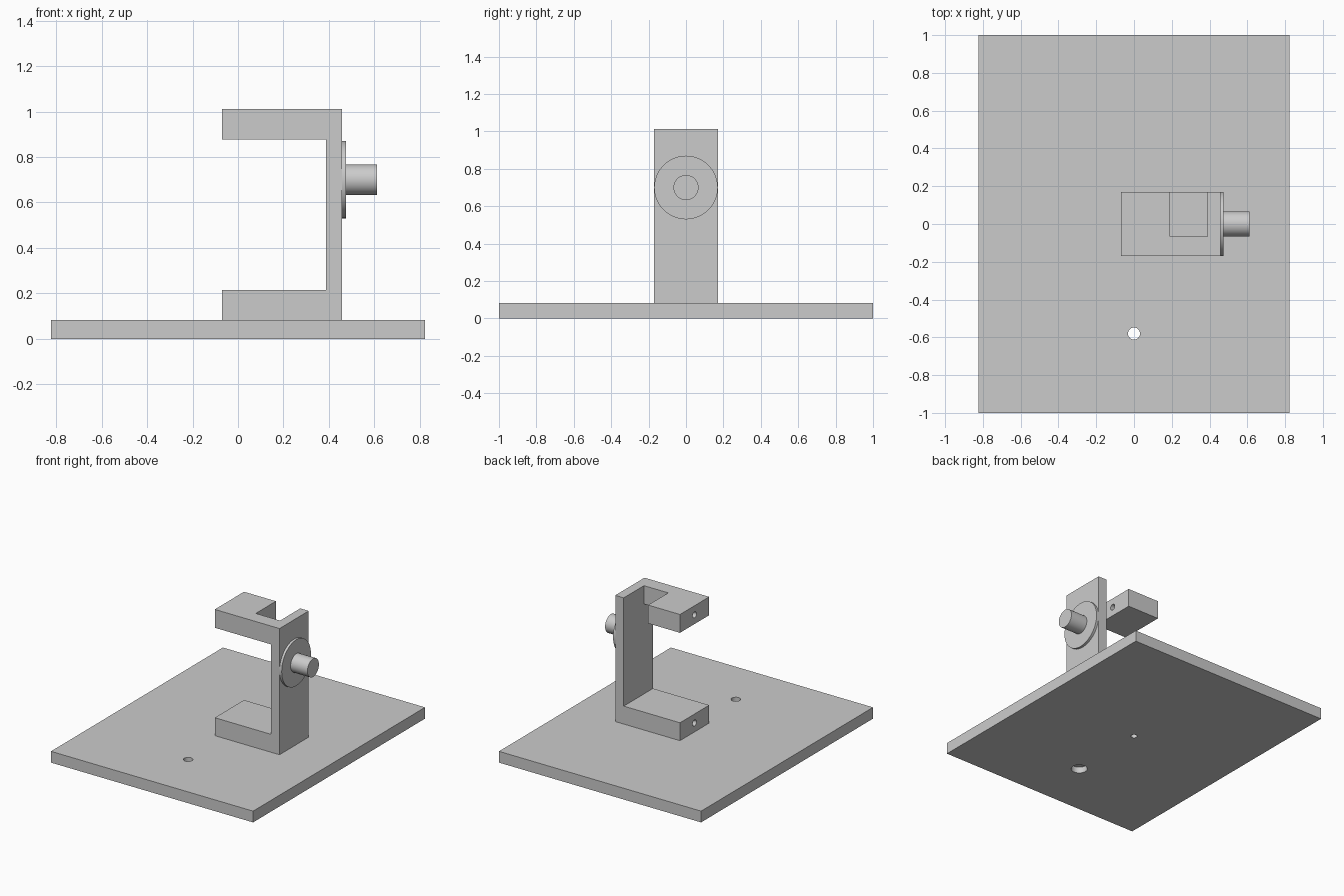
import bpy, bmesh, math
from mathutils import Matrix, Vector

cube = bpy.data.objects.get("Cube")
if cube:
    bpy.data.objects.remove(cube, do_unlink=True)

grey = bpy.data.materials.new("light grey")
grey.use_nodes = True
grey.diffuse_color = (0.6, 0.6, 0.6, 1)
grey.node_tree.nodes["Principled BSDF"].inputs["Base Color"].default_value = (0.6, 0.6, 0.6, 1)


def make(name, bm):
    bmesh.ops.recalc_face_normals(bm, faces=bm.faces)
    mesh = bpy.data.meshes.new(name)
    bm.to_mesh(mesh)
    bm.free()
    mesh.materials.append(grey)
    obj = bpy.data.objects.new(name, mesh)
    bpy.context.collection.objects.link(obj)
    return obj


def box(name, low, high):
    bm = bmesh.new()
    low, high = Vector(low), Vector(high)
    bmesh.ops.create_cube(bm, size=1, matrix=Matrix.Translation((low + high) / 2)
                          @ Matrix.Diagonal((high - low).to_4d()))
    return make(name, bm)


def rod(name, start, end, radius, sides=32):
    """Cylinder between two points."""
    bm = bmesh.new()
    start, end = Vector(start), Vector(end)
    axis = end - start
    turn = axis.to_track_quat('Z', 'Y').to_matrix().to_4x4()
    bmesh.ops.create_cone(bm, cap_ends=True, segments=sides, radius1=radius, radius2=radius,
                          depth=axis.length, matrix=Matrix.Translation((start + end) / 2) @ turn)
    return make(name, bm)


def cut(obj, cutters):
    bpy.context.view_layer.objects.active = obj
    for cutter in cutters:
        cutter.hide_render = True
        mod = obj.modifiers.new("cut", 'BOOLEAN')
        mod.operation = 'DIFFERENCE'
        mod.solver = 'EXACT'
        mod.object = cutter
        bpy.ops.object.modifier_apply(modifier=mod.name)
        bpy.data.objects.remove(cutter, do_unlink=True)


def smooth(obj):
    bpy.ops.object.select_all(action='DESELECT')
    obj.select_set(True)
    bpy.context.view_layer.objects.active = obj
    bpy.ops.object.shade_smooth_by_angle(angle=math.radians(30))


# Base plate with a counterbored hole and a small centre screw hole
BASE = 0.083
base = box("base_plate", (-0.823, -1, 0), (0.823, 1, BASE))
cut(base, [rod("hole", (0, -0.58, -0.1), (0, -0.58, 0.2), 0.032),
           rod("counterbore", (0, -0.58, -0.1), (0, -0.58, 0.045), 0.055),
           rod("centre_hole", (0, 0, -0.1), (0, 0, 0.2), 0.022)])

# C-shaped bracket, extruded across its width
LEFT, INNER, OUTER, HALF = -0.07, 0.388, 0.457, 0.17
LOW, HIGH, TOP = 0.215, 0.877, 1.012
profile = [(LEFT, BASE), (OUTER, BASE), (OUTER, TOP), (LEFT, TOP),
           (LEFT, HIGH), (INNER, HIGH), (INNER, LOW), (LEFT, LOW)]
bm = bmesh.new()
face = bm.faces.new([bm.verts.new((x, -HALF, z)) for x, z in profile])
side = bmesh.ops.extrude_face_region(bm, geom=[face])["geom"]
bmesh.ops.translate(bm, vec=(0, 2 * HALF, 0),
                    verts=[v for v in side if isinstance(v, bmesh.types.BMVert)])
bracket = make("bracket", bm)

# Notch in the upper arm, and screw holes in the arms
cutters = [box("notch", (0.19, -0.065, 0.8), (INNER, 0.3, 1.1))]
for z in ((BASE + LOW) / 2, (HIGH + TOP) / 2):
    cutters.append(rod("arm_hole", (-0.2, 0, z), (0.22, 0, z), 0.022))
cutters.append(rod("foot_hole", (0, 0, 0), (0, 0, 0.14), 0.022))
cut(bracket, cutters)

# Flange and shaft on the outside of the upright
KNOB = 0.7
flange = rod("flange", (OUTER, 0, KNOB), (0.475, 0, KNOB), 0.17, 64)
shaft = rod("shaft", (0.475, 0, KNOB), (0.612, 0, KNOB), 0.067, 48)

for part in (base, bracket, flange, shaft):
    smooth(part)
